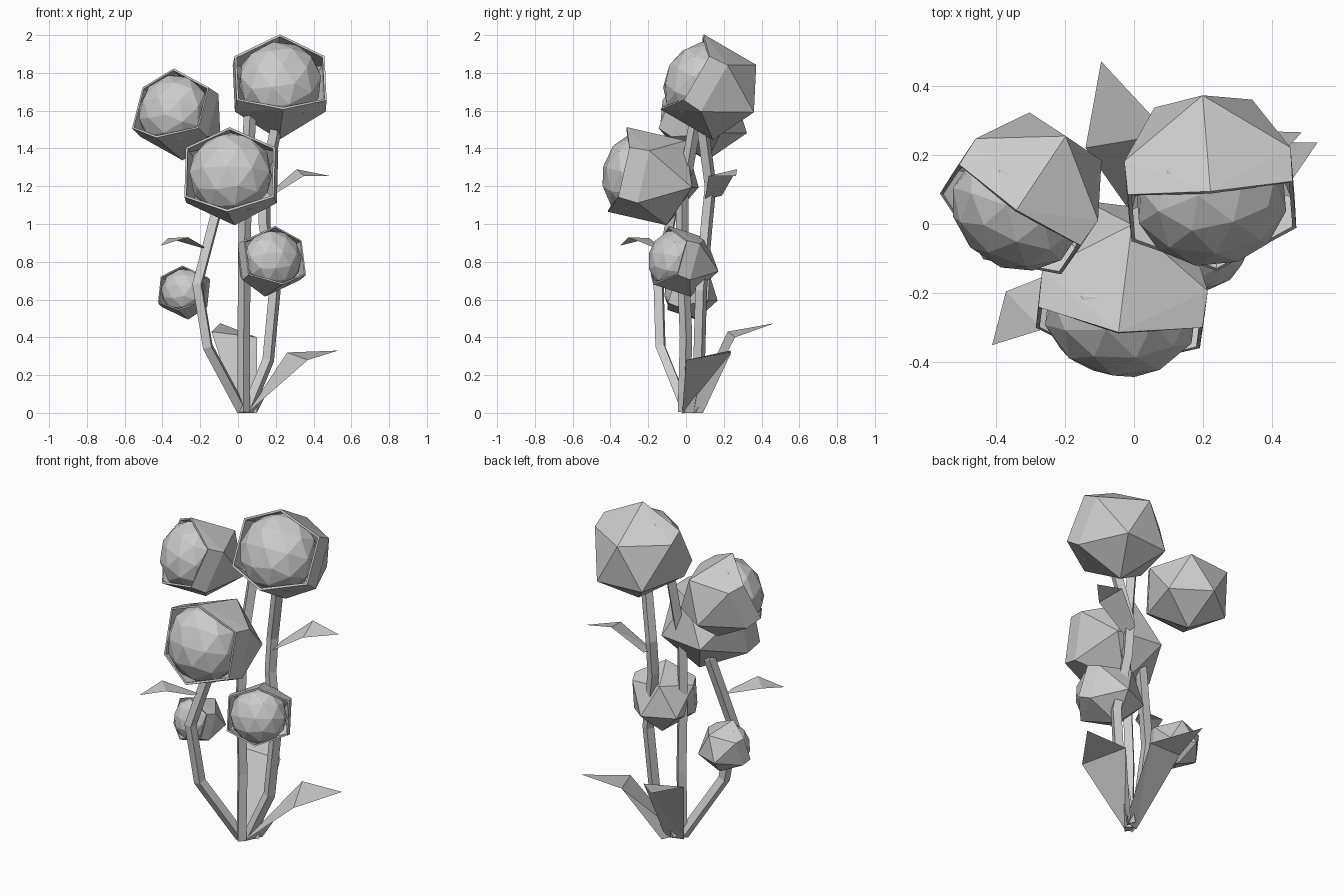
import bpy, bmesh
from mathutils import Vector, Matrix

if "Cube" in bpy.data.objects:
    bpy.data.objects.remove(bpy.data.objects["Cube"])

PHI = (1 + 5 ** 0.5) / 2


def make_object(name, bm):
    mesh = bpy.data.meshes.new(name)
    bm.to_mesh(mesh)
    bm.free()
    obj = bpy.data.objects.new(name, mesh)
    bpy.context.collection.objects.link(obj)
    return obj


def flower(name, center, radius, facing):
    # local frame: y = facing, z = up as far as possible
    f = Vector(facing).normalized()
    u = (Vector((0, 0, 1)) - f * f.z).normalized()
    r = f.cross(u)
    frame = Matrix((r, f, u)).transposed().to_4x4()
    frame = Matrix.Translation(center) @ frame @ Matrix.Scale(radius, 4)

    # shell: icosahedron opened at the front, its sides drawn forward to a six-sided rim
    bm = bmesh.new()
    k = (1 + PHI * PHI) ** -0.5
    for s in (-1, 1):
        bm.verts.new((s * k, -PHI * k * 1.1, 0))
        for t in (-1, 1):
            bm.verts.new((0, s * k + (0.12 if s > 0 else -0.02), t * PHI * k))
            bm.verts.new((s * PHI * k * 1.05, 0, t * k))
            bm.verts.new((s * PHI * k * 1.04, 0.4, t * k * 0.95))
    bmesh.ops.convex_hull(bm, input=bm.verts[:])
    bmesh.ops.recalc_face_normals(bm, faces=bm.faces[:])
    front = [fc for fc in bm.faces if all(v.co.y > 0.3 for v in fc.verts)]
    bmesh.ops.delete(bm, geom=front, context='FACES')
    bm.transform(frame)
    shell = make_object(name + "_shell", bm)
    mod = shell.modifiers.new("thickness", 'SOLIDIFY')
    mod.thickness = radius * 0.05
    mod.offset = -1

    # core: faceted dome filling the opening
    bm = bmesh.new()
    bmesh.ops.create_icosphere(bm, subdivisions=2, radius=1)
    bm.transform(frame @ Matrix.Translation((0, 0.27, 0))
                 @ Matrix.Diagonal((0.83, 0.66, 0.83, 1)))
    make_object(name + "_core", bm)


def stem(name, points, radius=0.033):
    curve = bpy.data.curves.new(name, 'CURVE')
    curve.dimensions = '3D'
    curve.bevel_depth = radius
    curve.bevel_resolution = 0
    curve.use_fill_caps = True
    sp = curve.splines.new('POLY')
    sp.points.add(len(points) - 1)
    sp.use_smooth = False
    for p, co in zip(sp.points, points):
        p.co = (*co, 1)
    obj = bpy.data.objects.new(name, curve)
    bpy.context.collection.objects.link(obj)
    bpy.ops.object.select_all(action='DESELECT')
    obj.select_set(True)
    bpy.context.view_layer.objects.active = obj
    bpy.ops.object.convert(target='MESH')


def leaf(name, base_a, base_b, mid_a, mid_b, tip):
    bm = bmesh.new()
    a, b, c, d, t = [bm.verts.new(p) for p in (base_a, base_b, mid_a, mid_b, tip)]
    bm.faces.new((a, b, d))
    bm.faces.new((a, d, c))
    bm.faces.new((c, d, t))
    make_object(name, bm)


# flower heads
flower("top_right_flower", (0.218, 0.13, 1.718), 0.27, (0.07, -0.86, 0.5))
flower("top_left_flower", (-0.31, 0.085, 1.575), 0.238, (-0.5, -0.75, 0.42))
flower("middle_flower", (-0.03, -0.195, 1.25), 0.27, (-0.12, -0.96, 0.22))
flower("lower_right_flower", (0.165, -0.025, 0.80), 0.19, (0.4, -0.85, 0.28))
flower("lower_left_flower", (-0.277, 0.02, 0.635), 0.145, (-0.3, -0.85, 0.28))

# stems
stem("left_stem", [(0.02, 0, 0.015), (-0.16, -0.135, 0.35), (-0.215, -0.145, 0.68),
                   (-0.11, -0.07, 1.08), (-0.08, -0.09, 1.16)])
stem("middle_stem", [(0.03, -0.01, 0.003), (0.03, 0, 0.4), (0.035, -0.02, 0.9),
                     (0.04, -0.02, 1.15), (0.065, 0.06, 1.6)])
stem("right_stem", [(0.05, 0.03, 0.012), (0.16, 0.07, 0.28), (0.195, 0.08, 0.65),
                    (0.14, 0.11, 1.0), (0.14, 0.13, 1.2), (0.2, 0.09, 1.5)])

# leaves
leaf("right_base_leaf", (0.05, -0.02, 0), (0.1, 0.09, 0),
     (0.37, 0.0, 0.28), (0.26, 0.24, 0.32), (0.53, 0.235, 0.33))
leaf("back_base_leaf", (0.0, 0.02, 0), (0.1, 0.05, 0),
     (-0.14, 0.22, 0.43), (0.1, 0.26, 0.40), (-0.095, 0.47, 0.475))
leaf("upper_right_leaf", (0.15, 0.1, 1.13), (0.15, 0.19, 1.15),
     (0.35, 0.12, 1.255), (0.31, 0.27, 1.29), (0.485, 0.265, 1.255))
leaf("left_leaf", (-0.18, -0.12, 0.87), (-0.18, -0.18, 0.88),
     (-0.37, -0.195, 0.925), (-0.265, -0.305, 0.93), (-0.41, -0.35, 0.885))
